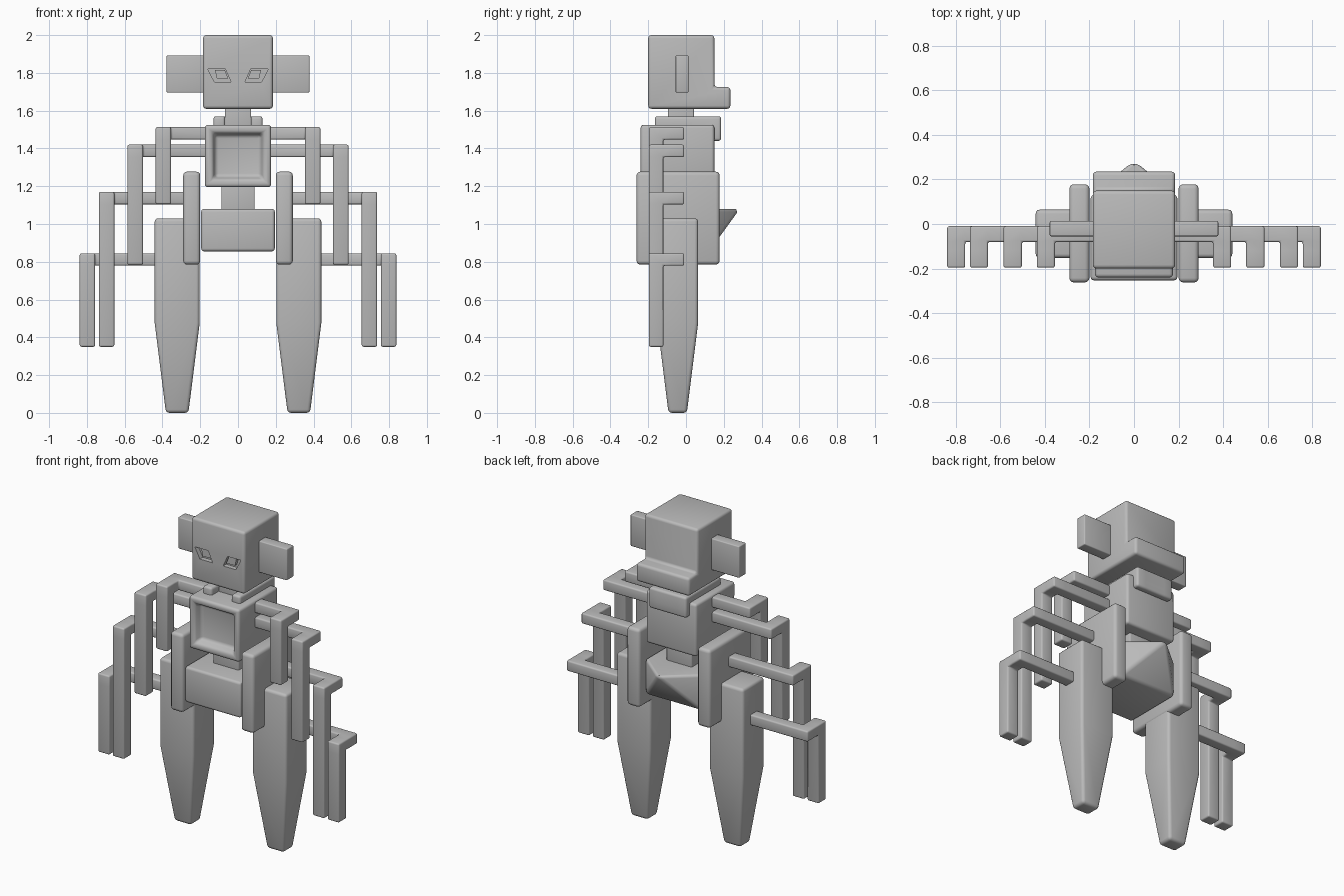
import bpy, bmesh
from mathutils import Vector

if "Cube" in bpy.data.objects:
    bpy.data.objects.remove(bpy.data.objects["Cube"])

grey = bpy.data.materials.new("stone grey")
grey.diffuse_color = (0.5, 0.5, 0.5, 1)
grey.use_nodes = True
grey.node_tree.nodes["Principled BSDF"].inputs["Base Color"].default_value = grey.diffuse_color


def finish(name, bm, bevel=0.015, mirror=False, segments=3):
    """Bevel sharp edges, smooth by angle, make the object."""
    bmesh.ops.recalc_face_normals(bm, faces=bm.faces)
    if bevel:
        edges = [e for e in bm.edges if e.calc_face_angle(0) > 0.35]
        bmesh.ops.bevel(bm, geom=edges, offset=bevel, segments=segments,
                        profile=0.5, affect='EDGES', clamp_overlap=True)
        for f in bm.faces:
            f.smooth = True
        for e in bm.edges:
            e.smooth = e.calc_face_angle(0) < 0.6
    me = bpy.data.meshes.new(name)
    bm.to_mesh(me)
    bm.free()
    me.materials.append(grey)
    ob = bpy.data.objects.new(name, me)
    bpy.context.collection.objects.link(ob)
    if mirror:
        ob.modifiers.new("mirror", 'MIRROR').use_axis[0] = True
    return ob


def box_bm(x, y, z):
    bm = bmesh.new()
    bmesh.ops.create_cube(bm, size=1)
    for v in bm.verts:
        v.co = [r[0] if c < 0 else r[1] for c, r in zip(v.co, (x, y, z))]
    return bm


def box(name, x, y, z, **kw):
    return finish(name, box_bm(x, y, z), **kw)


def prism(points, vec):
    """Extrude a flat outline along a vector."""
    bm = bmesh.new()
    face = bm.faces.new([bm.verts.new(p) for p in points])
    new = bmesh.ops.extrude_face_region(bm, geom=[face], use_keep_orig=True)
    bmesh.ops.translate(bm, vec=vec, verts=[g for g in new["geom"] if isinstance(g, bmesh.types.BMVert)])
    return bm


def grow(bm, face, vec):
    """Extrude one face along a vector and return the moved face."""
    new = bmesh.ops.extrude_discrete_faces(bm, faces=[face])["faces"][0]
    bmesh.ops.translate(bm, vec=vec, verts=new.verts)
    return new


def facing(bm, direction, near):
    """Face looking along direction whose centre is closest to a point."""
    bm.normal_update()
    d, p = Vector(direction), Vector(near)
    return min((f for f in bm.faces if f.normal.dot(d) > 0.9),
               key=lambda f: (f.calc_center_median() - p).length)


# Head with a ledge at the lower back
side = [(-0.2, 1.61), (0.235, 1.61), (0.235, 1.725), (0.15, 1.725), (0.15, 2.0), (-0.2, 2.0)]
head = finish("head", prism([(-0.185, y, z) for y, z in side], (0.37, 0, 0)), bevel=0.017)

# Slanted eye sockets and raised pupils
socket = [(-0.16, 1.82), (-0.067, 1.82), (-0.037, 1.752), (-0.125, 1.752)]
pupil = [(-0.122, 1.816), (-0.07, 1.816), (-0.052, 1.77), (-0.112, 1.77)]
cutter = finish("eye_socket_cutter", prism([(x, -0.25, z) for x, z in socket], (0, 0.08, 0)),
                bevel=0, mirror=True)
cutter.hide_render = True
cutter.display_type = 'WIRE'
cut = head.modifiers.new("eye sockets", 'BOOLEAN')
cut.object, cut.operation, cut.solver = cutter, 'DIFFERENCE', 'EXACT'
finish("pupils", prism([(x, -0.19, z) for x, z in pupil], (0, 0.04, 0)), bevel=0, mirror=True)

# Ears and neck
box("ears", (0.16, 0.378), (-0.055, 0.013), (1.695, 1.893), bevel=0.006, mirror=True)
box("neck", (-0.07, 0.07), (-0.095, 0.042), (1.48, 1.65), bevel=0.006)

# Collar: two prongs beside the neck, joined and hanging down behind
bm = box_bm((-0.068, 0.068), (0.135, 0.186), (1.49, 1.57))
for s in (-1, 1):
    grow(bm, facing(bm, (s, 0, 0), (s * 0.068, 0.16, 1.53)), (s * 0.062, 0, 0))
    grow(bm, facing(bm, (0, -1, 0), (s * 0.1, 0.135, 1.53)), (0, -0.3, 0))
low = [facing(bm, (0, 0, -1), (x, 0.16, 1.49)) for x in (-0.1, 0, 0.1)]
new = bmesh.ops.extrude_face_region(bm, geom=low)["geom"]
bmesh.ops.delete(bm, geom=low, context='FACES_ONLY')
bmesh.ops.translate(bm, vec=(0, 0, -0.05), verts=[g for g in new if isinstance(g, bmesh.types.BMVert)])
finish("collar", bm, bevel=0.014)

# Chest with a recessed front panel
bm = box_bm((-0.175, 0.175), (-0.24, 0.15), (1.195, 1.525))
front = facing(bm, (0, -1, 0), (0, -0.24, 1.36))
bmesh.ops.inset_region(bm, faces=[front], thickness=0.055)
bmesh.ops.inset_region(bm, faces=[front], thickness=0.025, depth=-0.05)
finish("chest", bm, bevel=0.016)

# Waist and pelvis, the pelvis drawn to a point at the upper back
box("waist", (-0.088, 0.088), (-0.12, 0.07), (1.04, 1.24), bevel=0.006)
bm = bmesh.new()
for x in (-0.195, 0.195):
    for y in (-0.253, 0.122):
        for z in (0.855, 1.08):
            bm.verts.new((x, y, z))
bm.verts.new((0, 0.285, 1.08))
bmesh.ops.convex_hull(bm, input=bm.verts)
bmesh.ops.dissolve_limit(bm, angle_limit=0.02, verts=bm.verts, edges=bm.edges)
finish("pelvis", bm, bevel=0.016)

# Hip plates
box("hip_plates", (0.2, 0.29), (-0.262, 0.178), (0.785, 1.277), bevel=0.02, mirror=True)

# Legs: straight above, tapering to a blunt foot
bm = box_bm((0.203, 0.441), (-0.152, 0.064), (0.475, 1.03))
foot = grow(bm, facing(bm, (0, 0, -1), (0.32, 0, 0.475)), (0, 0, -0.47))
for v in foot.verts:
    v.co.x = 0.322 + (v.co.x - 0.322) * 0.5
    v.co.y = -0.044 + (v.co.y + 0.044) * 0.45
    v.co.z = 0
finish("legs", bm, bevel=0.018, mirror=True)

# Four pairs of bent arms: bar out from the body, forward, then down
arms = [("top", 0.10, 0.355, 0.436, 1.105, 1.513),
        ("upper", 0.10, 0.503, 0.585, 0.785, 1.42),
        ("lower", 0.24, 0.655, 0.736, 0.35, 1.17),
        ("bottom", 0.34, 0.757, 0.838, 0.35, 0.845)]
for name, inner, x0, x1, z0, z1 in arms:
    bar = z1 - 0.066
    xm = (x0 + x1) / 2
    bm = box_bm((x0, x1), (-0.196, -0.12), (z0, bar))
    grow(bm, facing(bm, (0, 0, 1), (xm, -0.16, bar)), (0, 0, 0.066))
    f = grow(bm, facing(bm, (0, 1, 0), (xm, -0.12, bar + 0.033)), (0, 0.04, 0))
    grow(bm, f, (0, 0.07, 0))
    grow(bm, facing(bm, (-1, 0, 0), (x0, -0.045, bar + 0.033)), (inner - x0, 0, 0))
    finish(name + "_arms", bm, bevel=0.009, mirror=True)
